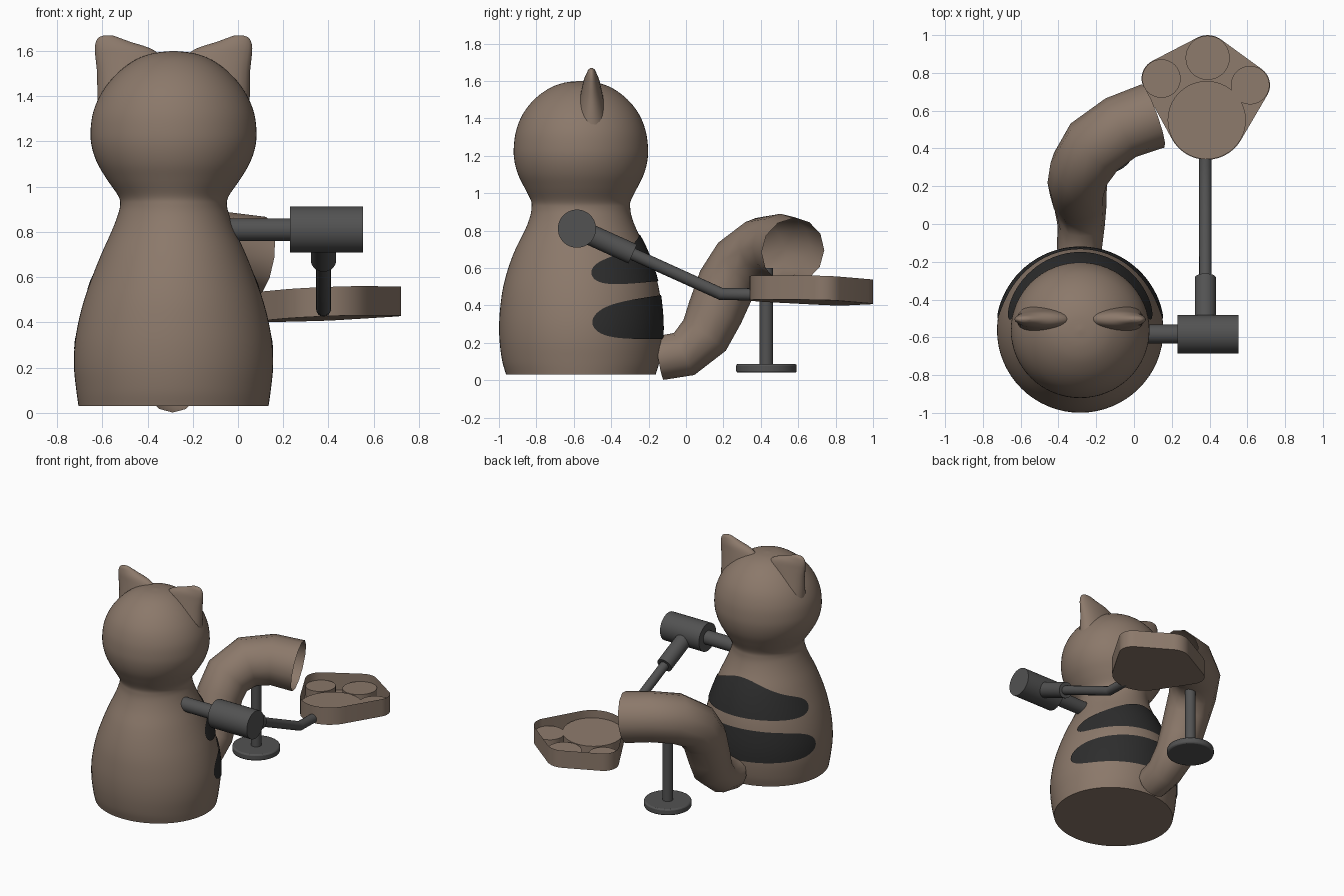
import bpy, bmesh, math
from mathutils import Vector, geometry

if "Cube" in bpy.data.objects:
    bpy.data.objects.remove(bpy.data.objects["Cube"])

CX, CY = -0.285, -0.562          # axis of the seated figure


def material(name, rgb):
    m = bpy.data.materials.new(name)
    m.diffuse_color = (*rgb, 1)
    m.use_nodes = True
    m.node_tree.nodes["Principled BSDF"].inputs["Base Color"].default_value = m.diffuse_color
    return m


BROWN = material("warm brown", (0.26, 0.19, 0.145))
GREY = material("dark grey", (0.085, 0.085, 0.085))
BLACK = material("stripe black", (0.026, 0.026, 0.026))


def finish(ob, mat, angle=40):
    ob.data.materials.clear()
    ob.data.materials.append(mat)
    bpy.ops.object.select_all(action='DESELECT')
    ob.select_set(True)
    bpy.context.view_layer.objects.active = ob
    bpy.ops.object.shade_smooth_by_angle(angle=math.radians(angle))
    return ob


def mesh_object(name, verts, faces, mat, angle=40, recalc=True):
    me = bpy.data.meshes.new(name)
    me.from_pydata(verts, [], faces)
    if recalc:
        bm = bmesh.new()
        bm.from_mesh(me)
        bmesh.ops.recalc_face_normals(bm, faces=bm.faces)
        bm.to_mesh(me)
        bm.free()
    ob = bpy.data.objects.new(name, me)
    bpy.context.collection.objects.link(ob)
    return finish(ob, mat, angle)


def loft(name, rings, mat, angle=40):
    """Skin a list of equal-length rings, closing both ends."""
    n = len(rings[0])
    verts = [v for r in rings for v in r]
    faces = [(k * n + i, k * n + (i + 1) % n, (k + 1) * n + (i + 1) % n, (k + 1) * n + i)
             for k in range(len(rings) - 1) for i in range(n)]
    faces += [tuple(range(n)), tuple(range(len(verts) - n, len(verts)))]
    return mesh_object(name, verts, faces, mat, angle)


def ellipse(cx, cy, z, rx, ry, n):
    return [(cx + rx * math.cos(2 * math.pi * i / n), cy + ry * math.sin(2 * math.pi * i / n), z)
            for i in range(n)]


def spline(pts, per=5):
    """Catmull-Rom through tuples."""
    p = [Vector(q) for q in pts]
    p = [2 * p[0] - p[1]] + p + [2 * p[-1] - p[-2]]
    out = []
    for i in range(1, len(p) - 2):
        a, b, c, d = p[i - 1:i + 3]
        for k in range(per):
            t = k / per
            out.append(0.5 * (2 * b + (c - a) * t + (2 * a - 5 * b + 4 * c - d) * t * t
                              + (3 * b - a - 3 * c + d) * t ** 3))
    return out + [p[-2]]


def cylinder(name, a, b, r, mat, n=40, bevel=0):
    a, b = Vector(a), Vector(b)
    bpy.ops.mesh.primitive_cylinder_add(vertices=n, radius=r, depth=(b - a).length,
                                        location=(a + b) / 2,
                                        rotation=(b - a).to_track_quat('Z', 'Y').to_euler())
    ob = bpy.context.object
    ob.name = name
    if bevel:
        m = ob.modifiers.new("edge", 'BEVEL')
        m.width, m.segments = bevel, 2
    return finish(ob, mat)


def tube(name, path, mat, res, caps):
    """Path entries are x, y, z, radius."""
    cu = bpy.data.curves.new(name, 'CURVE')
    cu.dimensions = '3D'
    cu.bevel_depth, cu.bevel_resolution, cu.use_fill_caps = 1, res, caps
    s = cu.splines.new('POLY')
    s.points.add(len(path) - 1)
    for pt, (x, y, z, r) in zip(s.points, path):
        pt.co, pt.radius = (x, y, z, 1), r
    ob = bpy.data.objects.new(name, cu)
    bpy.context.collection.objects.link(ob)
    bpy.ops.object.select_all(action='DESELECT')
    ob.select_set(True)
    bpy.context.view_layer.objects.active = ob
    bpy.ops.object.convert(target='MESH')
    return finish(bpy.context.object, mat)


# body and head: one smooth profile of (z, x radius, y radius)
profile = spline([(0.03, .42, .40), (0.1, .43, .42), (0.2, .44, .434), (0.3, .437, .437), (0.4, .421, .43),
                  (0.5, .395, .415), (0.6, .36, .388), (0.7, .32, .35), (0.8, .275, .30), (0.87, .248, .273),
                  (0.92, .236, .264), (0.96, .245, .267), (1.03, .293, .302), (1.1, .335, .336),
                  (1.17, .36, .355), (1.24, .367, .359), (1.33, .355, .347), (1.42, .315, .312),
                  (1.5, .25, .25), (1.56, .17, .17), (1.59, .09, .09), (1.6, .004, .004)])
loft("body_and_head", [ellipse(CX, CY, z, rx, ry, 64) for z, rx, ry in profile], BROWN, 50)

# ears: flattened cones leaning outward, mirrored (z, outer, inner, y half-thickness)
ear = spline([(1.30, .335, .06, .11), (1.40, .337, .06, .085), (1.5, .338, .05, .065),
              (1.57, .345, .055, .05), (1.61, .348, .10, .04), (1.64, .343, .19, .027),
              (1.66, .33, .245, .017), (1.669, .305, .27, .006)])
for side, label in ((-1, "left"), (1, "right")):
    loft(label + "_ear", [ellipse(CX + side * (o + i) / 2, -0.505, z, (o - i) / 2, t, 24)
                          for z, o, i, t in ear], BROWN, 60)


# back stripes: thin plates wrapped on the body
def body_radius(z):
    for a, b in zip(profile, profile[1:]):
        if a[0] <= z <= b[0]:
            return a.lerp(b, (z - a[0]) / (b[0] - a[0]))
    return profile[0]


def stripe(name, low, high, limit=82, cols=48, rows=8):
    verts, faces = [], []
    for i in range(cols + 1):
        u = math.sin(math.pi * (i / cols - 0.5))      # denser columns near the ends
        t = math.radians(limit) * u
        c = math.cos(t)
        mid, half = (low(c) + high(c)) / 2, (high(c) - low(c)) / 2
        half *= max(0.02, 1 - u ** 8) ** 0.5
        for k in range(rows + 1):
            z = mid + half * (2 * k / rows - 1)
            _, rx, ry = body_radius(z)
            verts.append((CX + (rx + .006) * math.sin(t), CY + (ry + .006) * c, z))
    w = rows + 1
    for i in range(cols):
        for k in range(rows):
            faces.append((i * w + k, i * w + k + 1, (i + 1) * w + k + 1, (i + 1) * w + k))
    mesh_object(name, verts, faces, BLACK, 60, recalc=False)


stripe("upper_stripe", lambda c: .49 + .04 * c, lambda c: .65 + .13 * c ** 2.5)
stripe("lower_stripe", lambda c: .22, lambda c: .39 + .065 * c)

# tail: open faceted tube
tube("tail", [(-.29, -.14, .118, .118), (-.28, -.01, .14, .125), (-.285, .10, .24, .14),
              (-.295, .155, .36, .15), (-.30, .215, .51, .158), (-.285, .29, .62, .165),
              (-.21, .41, .70, .175), (-.07, .51, .715, .175), (.10, .572, .69, .178)], BROWN, 4, False)


# paw tray: open hull around four pads, slightly tilted
def tilt(x, y, z):
    return (x, y, z + 0.04 * (x - .4) - 0.03 * (y - .67))


pads = [(.385, .55, .21), (.39, .88, .12), (.145, .77, .105), (.615, .735, .105)]
pts = [Vector(p[:2]) for px, py, r in pads for p in ellipse(px, py, 0, r, r, 40)]
hull = [pts[i] for i in geometry.convex_hull_2d(pts)]
n = len(hull)
verts = [tilt(p.x, p.y, z) for z in (.418, .547) for p in hull]
faces = [tuple(reversed(range(n)))] + [(i, (i + 1) % n, n + (i + 1) % n, n + i) for i in range(n)]
mesh_object("paw_tray", verts, faces, BROWN)
for k, (px, py, r) in enumerate(pads):
    loft("paw_pad" if k == 0 else "toe_pad_%d" % k,
         [[tilt(*v) for v in ellipse(px, py, z, r - .003, r - .003, 40)] for z in (.421, .49)], BROWN)

# side arm: shoulder rod, hub, socket and bent rod carrying the tray
AX, AY, AZ = .39, -.583, .81
cylinder("shoulder_rod", (-.2, AY, AZ), (.25, AY, AZ), .05, GREY)
cylinder("arm_hub", (.23, AY, AZ), (.552, AY, AZ), .102, GREY, 48)
cylinder("arm_socket", (.378, AY, AZ), (.378, -.285, .675), .056, GREY)
tube("bent_rod", [(.378, -.33, .695, .033), (.378, .185, .462, .033), (.378, .365, .458, .033)], GREY, 6, True)

# prop stand under the tail
cylinder("stand_post", (-.15, .43, .06), (-.15, .43, .6), .036, GREY)
cylinder("stand_base", (-.15, .43, .04), (-.15, .43, .087), .162, GREY, 48, bevel=.01)
